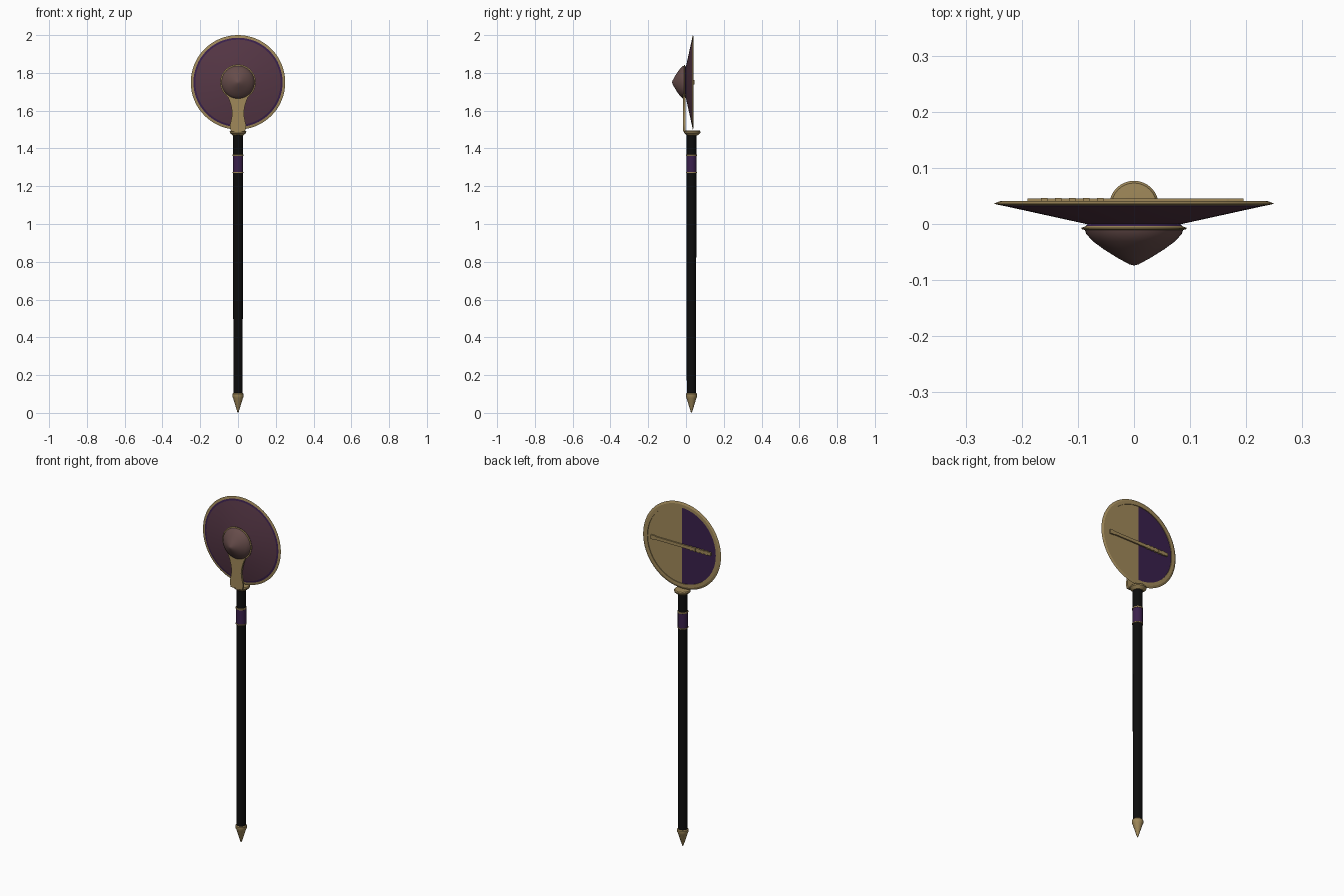
import bpy, bmesh, math
from mathutils import Vector

if "Cube" in bpy.data.objects:
    bpy.data.objects.remove(bpy.data.objects["Cube"])


def mat(name, r, g, b):
    m = bpy.data.materials.new(name)
    m.diffuse_color = (*[(c / 255 / 12.92 if c < 11 else ((c / 255 + 0.055) / 1.055) ** 2.4)
                         for c in (r, g, b)], 1)
    m.use_nodes = True
    m.node_tree.nodes["Principled BSDF"].inputs["Base Color"].default_value = m.diffuse_color
    return m


GOLD = mat("antique gold", 160, 137, 90)
MAUVE = mat("mauve", 86, 55, 70)
BROWN = mat("dusky brown", 102, 76, 74)
PURPLE = mat("deep purple", 58, 32, 76)
BLACK = mat("black", 13, 13, 13)


def finish(bm, name, mats, angle=35):
    bmesh.ops.remove_doubles(bm, verts=bm.verts, dist=1e-6)
    bmesh.ops.recalc_face_normals(bm, faces=bm.faces)
    me = bpy.data.meshes.new(name)
    bm.to_mesh(me)
    bm.free()
    for m in mats:
        me.materials.append(m)
    ob = bpy.data.objects.new(name, me)
    bpy.context.collection.objects.link(ob)
    bpy.ops.object.select_all(action='DESELECT')
    ob.select_set(True)
    bpy.context.view_layer.objects.active = ob
    bpy.ops.object.shade_smooth_by_angle(angle=math.radians(angle))
    return ob


def lathe(name, profile, mats, centre, axis='Z', seg=32, rule=None, angle=35):
    """Spin (radius, height) points; rule(segment, x) picks the material slot."""
    bm = bmesh.new()
    c = Vector(centre)

    def point(r, h, i):
        a = 2 * math.pi * i / seg
        u, v = r * math.cos(a), r * math.sin(a)
        return c + (Vector((u, v, h)) if axis == 'Z' else Vector((u, h, v)))

    rings = [[bm.verts.new(point(r, h, i)) for i in range(seg if r else 1)]
             for r, h in profile]
    for k, (a, b) in enumerate(zip(rings, rings[1:])):
        for i in range(seg):
            j = (i + 1) % seg
            vs = [a[i % len(a)], a[j % len(a)], b[j % len(b)], b[i % len(b)]]
            f = bm.faces.new(list(dict.fromkeys(vs)))
            if rule:
                f.material_index = rule(k, f.calc_center_median().x)
    return finish(bm, name, mats, angle)


def plate(name, outline, y0, y1, material):
    """Extrude an (x, z) outline from y0 to y1."""
    bm = bmesh.new()
    f = bm.faces.new([bm.verts.new((x, y0, z)) for x, z in outline])
    ext = bmesh.ops.extrude_face_region(bm, geom=[f])["geom"]
    bmesh.ops.translate(bm, vec=(0, y1 - y0, 0),
                        verts=[v for v in ext if isinstance(v, bmesh.types.BMVert)])
    return finish(bm, name, [material], 25)


HUB = (0, 0, 1.75)
SY = 0.029  # shaft centre in y

# Disc: mauve front cone, dark inner line, gold rim, two-tone back panel
disc_slots = [0, 0, 1, 2, 2, 2, 2]
lathe("disc",
      [(0, 0), (0.085, 0), (0.226, 0.031), (0.236, 0.033), (0.25, 0.036),
       (0.238, 0.041), (0.22, 0.041), (0.22, 0.037), (0, 0.037)],
      [MAUVE, PURPLE, GOLD], HUB, 'Y', 64,
      lambda k, x: disc_slots[k] if k < 7 else (2 if x > 0 else 1), 20)

# Raised boss with its gold collar
lathe("boss_collar", [(0.08, 0.002), (0.086, -0.004), (0.094, -0.007), (0.094, -0.009),
                      (0.086, -0.011), (0, -0.011)],
      [PURPLE, GOLD], HUB, 'Y', 48, lambda k, x: 0 if k == 0 else 1)
lathe("boss", [(0.088, -0.009), (0.085, -0.018), (0.073, -0.031), (0.054, -0.045),
               (0.03, -0.06), (0.008, -0.072), (0, -0.074)],
      [BROWN], HUB, 'Y', 48)

# Rod across the back, with ribs toward one end
plate("back_rod", [(0.195, 1.762), (0.195, 1.738), (0.17, 1.738), (0.165, 1.741),
                   (-0.19, 1.741), (-0.19, 1.759), (0.165, 1.759), (0.17, 1.762)],
      0.034, 0.045, GOLD)
for i in range(5):
    x = -0.06 - 0.025 * i
    plate("rod_rib", [(x - 0.006, 1.738), (x + 0.006, 1.738),
                      (x + 0.006, 1.762), (x - 0.006, 1.762)], 0.036, 0.046, GOLD)

# Front neck bracket, mirrored half outline
half = [(0.036, 1.49), (0.042, 1.51), (0.041, 1.53), (0.034, 1.56), (0.031, 1.585),
        (0.034, 1.615), (0.042, 1.645), (0.052, 1.67), (0.06, 1.69)]
plate("neck", half + [(-x, z) for x, z in reversed(half)], -0.015, -0.003, GOLD)

# Collar at the top of the shaft
lathe("shaft_collar", [(0, 1.468), (0.027, 1.468), (0.036, 1.476), (0.043, 1.482),
                       (0.044, 1.489), (0.04, 1.494), (0, 1.496)],
      [GOLD], (0, 0.033, 0))

# Shaft, grip band, rings and pointed foot
lathe("shaft", [(0, 0.09), (0.025, 0.09), (0.0255, 1.475), (0, 1.475)],
      [BLACK], (0, SY, 0), seg=24)
lathe("grip_band", [(0.024, 1.275), (0.027, 1.275), (0.027, 1.362), (0.024, 1.362)],
      [PURPLE], (0, SY, 0), seg=24)
for z, h in ((1.273, 0.004), (1.363, 0.006)):
    lathe("band_ring", [(0.024, z - h), (0.029, z - h / 2), (0.029, z + h / 2), (0.024, z + h)],
          [GOLD], (0, SY, 0), seg=24)
lathe("foot_spike", [(0, 0), (0.004, 0.006), (0.026, 0.078), (0.03, 0.086),
                     (0.03, 0.099), (0.026, 0.104), (0, 0.104)],
      [GOLD], (0, SY, 0), seg=24)
